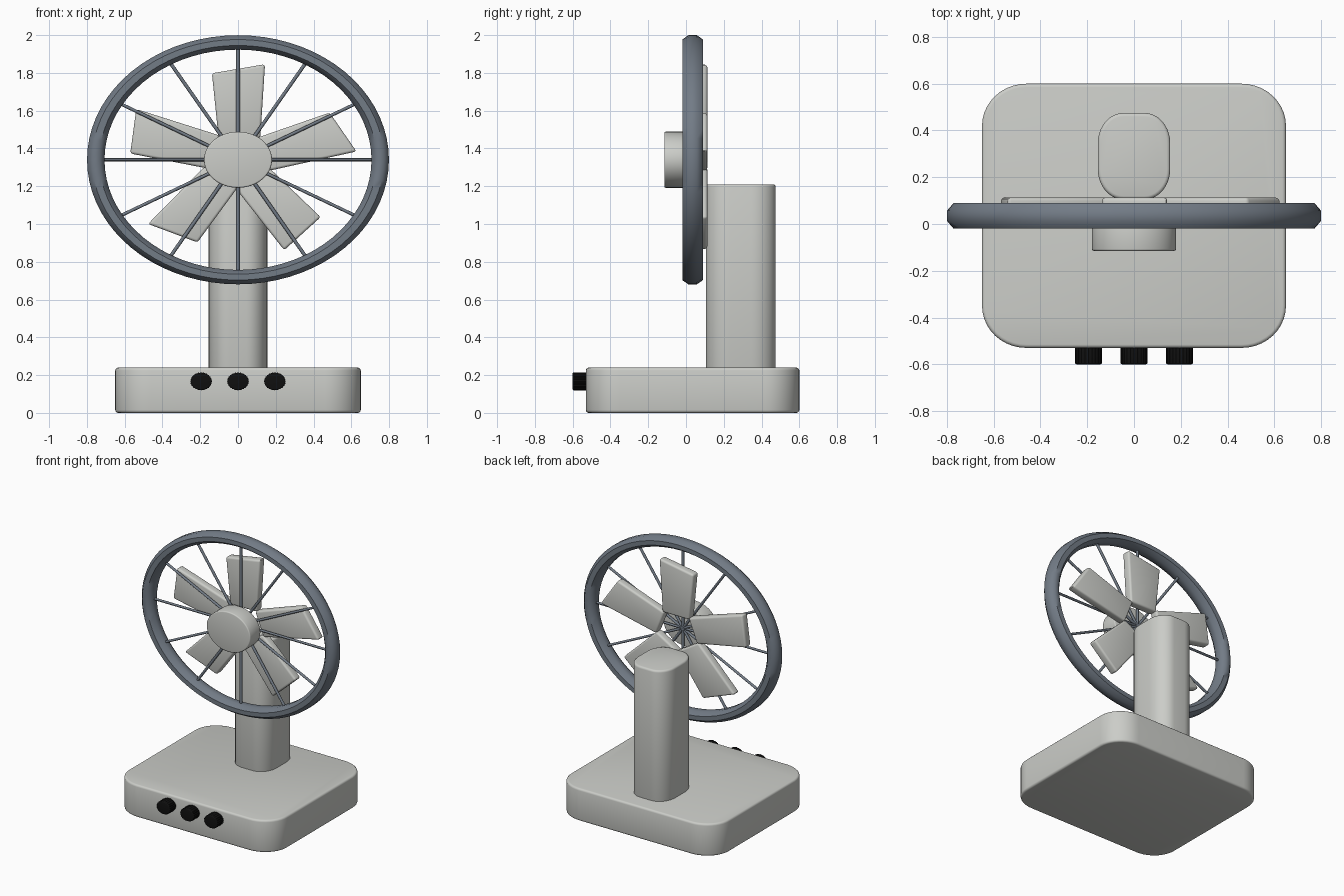
import bpy, bmesh, math
from mathutils import Matrix

if "Cube" in bpy.data.objects:
    bpy.data.objects.remove(bpy.data.objects["Cube"])

SQUASH = 0.825      # the fan head is slightly flattened in height
FAN_Z = 1.34        # height of the fan axis
TAU = math.tau


def material(name, color):
    m = bpy.data.materials.new(name)
    m.use_nodes = True
    m.diffuse_color = (*color, 1)
    bsdf = m.node_tree.nodes["Principled BSDF"]
    bsdf.inputs["Base Color"].default_value = (*color, 1)
    bsdf.inputs["Roughness"].default_value = 0.6
    return m


SHELL = material("light_grey", (0.60, 0.61, 0.58))
METAL = material("slate_blue", (0.17, 0.20, 0.24))
BLACK = material("black", (0.005, 0.005, 0.005))


def finish(name, bm, mat, angle=35):
    bmesh.ops.recalc_face_normals(bm, faces=bm.faces)
    mesh = bpy.data.meshes.new(name)
    bm.to_mesh(mesh)
    bm.free()
    mesh.materials.append(mat)
    obj = bpy.data.objects.new(name, mesh)
    bpy.context.collection.objects.link(obj)
    bpy.ops.object.select_all(action='DESELECT')
    obj.select_set(True)
    bpy.context.view_layer.objects.active = obj
    bpy.ops.object.shade_smooth_by_angle(angle=math.radians(angle))
    return obj


def prism(name, outline, lo, hi, mat, axis, bevel):
    """Extrude an outline along z or y and round its sharp edges."""
    bm = bmesh.new()
    place = (lambda a, b, h: (a, b, h)) if axis == 'z' else (lambda a, b, h: (a, h, b))
    low = [bm.verts.new(place(a, b, lo)) for a, b in outline]
    high = [bm.verts.new(place(a, b, hi)) for a, b in outline]
    bm.faces.new(low)
    bm.faces.new(high)
    n = len(outline)
    for i in range(n):
        j = (i + 1) % n
        bm.faces.new((low[i], low[j], high[j], high[i]))
    bmesh.ops.recalc_face_normals(bm, faces=bm.faces)
    sharp = [e for e in bm.edges if e.calc_face_angle() > math.radians(65)]
    bmesh.ops.bevel(bm, geom=sharp, offset=bevel, segments=3, profile=0.5,
                    affect='EDGES', clamp_overlap=True)
    return finish(name, bm, mat)


def rounded_rect(x, y0, y1, rx, ry, steps=10):
    corners = [(x - rx, y1 - ry), (rx - x, y1 - ry), (rx - x, y0 + ry), (x - rx, y0 + ry)]
    return [(cx + rx * math.cos(a), cy + ry * math.sin(a))
            for q, (cx, cy) in enumerate(corners)
            for a in [(q + s / steps) * TAU / 4 for s in range(steps + 1)]]


def circle(r, n, cx=0, cz=FAN_Z, rib=0):
    """Flattened circle, with every second point pulled in by rib."""
    return [(cx + (r - rib * (i % 2)) * math.cos(TAU * i / n),
             cz + SQUASH * (r - rib * (i % 2)) * math.sin(TAU * i / n)) for i in range(n)]


# Base and column
prism("base", rounded_rect(0.65, -0.53, 0.60, 0.19, 0.18), 0, 0.24, SHELL, 'z', 0.015)
prism("column", rounded_rect(0.155, 0.105, 0.475, 0.11, 0.13), 0.22, 1.21, SHELL, 'z', 0.015)

# Ribbed control knobs
for label, x in (("right", -0.195), ("middle", 0), ("left", 0.195)):
    prism("knob_" + label, circle(0.058, 48, x, 0.167, 0.003),
          -0.60, -0.52, BLACK, 'y', 0.006)

# Hub in front of the spokes
prism("hub", circle(0.18, 48), -0.115, 0.01, SHELL, 'y', 0.008)

# Five blades behind the spokes
blade = [(-0.138, 0.555), (0.143, 0.613), (0.118, 0.14), (-0.103, 0.14)]
for k in range(5):
    c, s = math.cos(TAU * k / 5), math.sin(TAU * k / 5)
    outline = [(c * x - s * z, FAN_Z + SQUASH * (s * x + c * z)) for x, z in blade]
    prism(f"blade_{k + 1}", outline, 0.05, 0.113, SHELL, 'y', 0.014)

# Guard ring with an octagonal section
bm = bmesh.new()
rings = []
for i in range(72):
    a = TAU * i / 72
    loop = []
    for j in range(8):
        b = TAU * (j + 0.5) / 8
        r = 0.753 + 0.050 * math.cos(b)
        loop.append(bm.verts.new((r * math.cos(a), 0.035 + 0.059 * math.sin(b),
                                  FAN_Z + SQUASH * r * math.sin(a))))
    rings.append(loop)
for i, loop in enumerate(rings):
    after = rings[(i + 1) % len(rings)]
    for j in range(8):
        k = (j + 1) % 8
        bm.faces.new((loop[j], loop[k], after[k], after[j]))
finish("guard_ring", bm, METAL, 50)

# Twelve guard spokes, as six rods through the centre
bm = bmesh.new()
head = Matrix.Translation((0, 0.035, FAN_Z)) @ Matrix.Diagonal((1, 1, SQUASH, 1))
for k in range(6):
    bmesh.ops.create_cone(bm, cap_ends=True, segments=12, radius1=0.01, radius2=0.01,
                          depth=1.48, matrix=head @ Matrix.Rotation(TAU * k / 12, 4, 'Y'))
finish("guard_spokes", bm, METAL)
